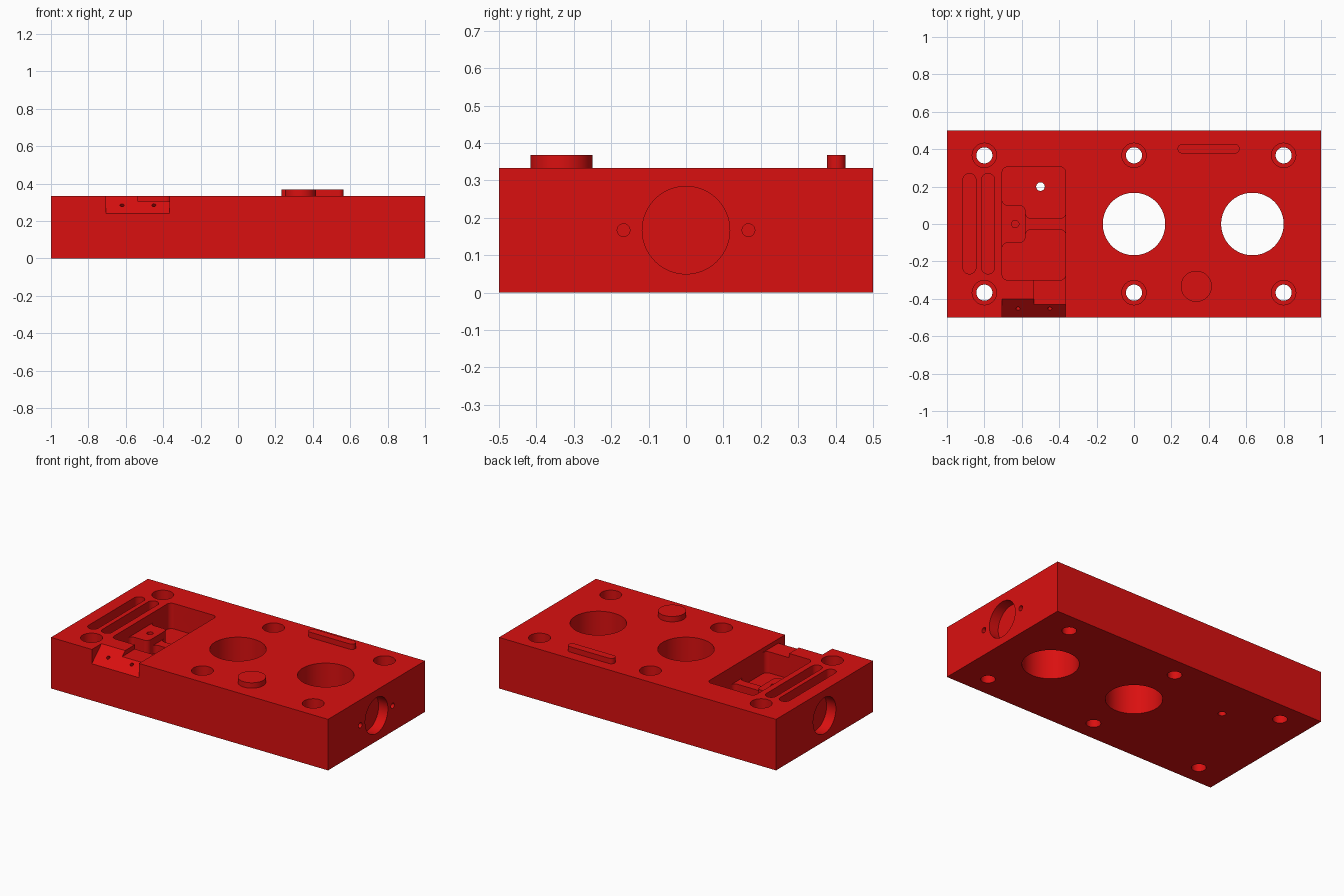
import bpy, bmesh, math
from mathutils import Matrix, Vector

cube = bpy.data.objects.get("Cube")
if cube:
    bpy.data.objects.remove(cube, do_unlink=True)

TOP = 0.333
red = bpy.data.materials.new("machined_red")
red.use_nodes = True
red.diffuse_color = (0.7, 0.005, 0.005, 1)
red.node_tree.nodes["Principled BSDF"].inputs["Base Color"].default_value = (0.7, 0.005, 0.005, 1)


def to_object(bm, name):
    bmesh.ops.recalc_face_normals(bm, faces=bm.faces)
    mesh = bpy.data.meshes.new(name)
    bm.to_mesh(mesh)
    bm.free()
    mesh.materials.append(red)
    obj = bpy.data.objects.new(name, mesh)
    bpy.context.collection.objects.link(obj)
    return obj


def fillet(points, radius, steps=8):
    """Round every corner of a right-angled outline."""
    out = []
    for i, p in enumerate(points):
        p = Vector(p)
        a = (Vector(points[i - 1]) - p).normalized() * radius
        b = (Vector(points[(i + 1) % len(points)]) - p).normalized() * radius
        for k in range(steps + 1):
            t = math.pi / 2 * k / steps
            out.append(p + a * (1 - math.sin(t)) + b * (1 - math.cos(t)))
    return out


def rect(x0, x1, y0, y1):
    return [(x0, y0), (x1, y0), (x1, y1), (x0, y1)]


def slot(x0, x1, y0, y1):
    return fillet(rect(x0, x1, y0, y1), min(x1 - x0, y1 - y0) * 0.4999, 12)


def prism(name, outline, z0, z1, matrix=None):
    bm = bmesh.new()
    face = bm.faces.new([bm.verts.new((p[0], p[1], z0)) for p in outline])
    new = bmesh.ops.extrude_face_region(bm, geom=[face])["geom"]
    bmesh.ops.translate(bm, vec=(0, 0, z1 - z0), verts=[v for v in new if isinstance(v, bmesh.types.BMVert)])
    if matrix:
        bm.transform(matrix)
    return to_object(bm, name)


def rod(name, center, radius, length, axis=(0, 0, 1), sides=64):
    bm = bmesh.new()
    turn = Vector(axis).to_track_quat("Z", "Y").to_matrix().to_4x4()
    bmesh.ops.create_cone(bm, cap_ends=True, segments=sides, radius1=radius, radius2=radius,
                          depth=length, matrix=Matrix.Translation(center) @ turn)
    return to_object(bm, name)


def smooth(obj):
    bpy.ops.object.select_all(action="DESELECT")
    obj.select_set(True)
    bpy.context.view_layer.objects.active = obj
    bpy.ops.object.shade_smooth_by_angle(angle=math.radians(30))


block = prism("block_body", rect(-1, 1, -0.5, 0.5), 0, TOP)


def cut(tool):
    mod = block.modifiers.new("cut", "BOOLEAN")
    mod.operation, mod.solver, mod.object = "DIFFERENCE", "EXACT", tool
    bpy.ops.object.select_all(action="DESELECT")
    bpy.context.view_layer.objects.active = block
    bpy.ops.object.modifier_apply(modifier=mod.name)
    bpy.data.objects.remove(tool, do_unlink=True)


# Two large through bores
for x in (0, 0.633):
    cut(rod("bore", (x, 0, 0.17), 0.167, 1, sides=96))

# Six counterbored mounting holes
for x in (-0.8, 0, 0.8):
    for y in (-0.367, 0.367):
        cut(rod("counterbore", (x, y, 0.367), 0.065, 0.4))
        cut(rod("mount_hole", (x, y, 0.17), 0.043, 1))

# End recesses, with pin holes on one end
for x in (-1, 1):
    cut(rod("end_recess", (x, 0, 0.167), 0.117, 0.134, (1, 0, 0)))
for y in (-0.167, 0.167):
    cut(rod("pin_hole", (1, y, 0.167), 0.017, 0.134, (1, 0, 0), 32))

# Two long slots
for x in (-0.88, -0.78):
    cut(prism("slot", slot(x - 0.035, x + 0.035, -0.267, 0.27), 0.267, 0.5))

# Stepped pocket: pedestal level, low ridge, then two deep wells
L, M, R = -0.705, -0.58, -0.365
cut(prism("pocket", fillet(rect(L, R, -0.3, 0.305), 0.03), 0.267, 0.5))
cut(prism("ridge_cut", rect(M, R, -0.06, 0.06), 0.22, 0.5))
for s, end in ((-1, 0.3), (1, 0.305)):
    well = [(L, s * end), (R, s * end), (R, s * 0.03), (M, s * 0.03), (M, s * 0.1), (L, s * 0.1)]
    cut(prism("well", fillet(well, 0.03), 0.167, 0.5))
cut(rod("cable_hole", (-0.5, 0.2, 0.1), 0.023, 0.6, sides=32))
cut(rod("pedestal_hole", (-0.635, 0, 0.267), 0.02, 0.16, sides=32))

# Sloped front notch, channel into the pocket and two screw holes
to_yz = Matrix(((0, 0, 1, 0), (1, 0, 0, 0), (0, 1, 0, 0), (0, 0, 0, 1)))
cut(prism("notch", [(-0.6, 0.147), (-0.3, 0.426), (-0.6, 0.426)], L, R, to_yz))
cut(prism("channel", rect(-0.535, R, -0.6, -0.26), 0.305, 0.5))
for x in (-0.62, -0.45):
    cut(rod("screw_hole", (x, -0.453, 0.285), 0.011, 0.1, (0, -1, 1), 24))
smooth(block)

# Raised round boss and raised bar
smooth(rod("round_boss", (0.333, -0.333, 0.344), 0.083, 0.048))
smooth(prism("raised_bar", slot(0.233, 0.565, 0.377, 0.427), 0.32, 0.368))
